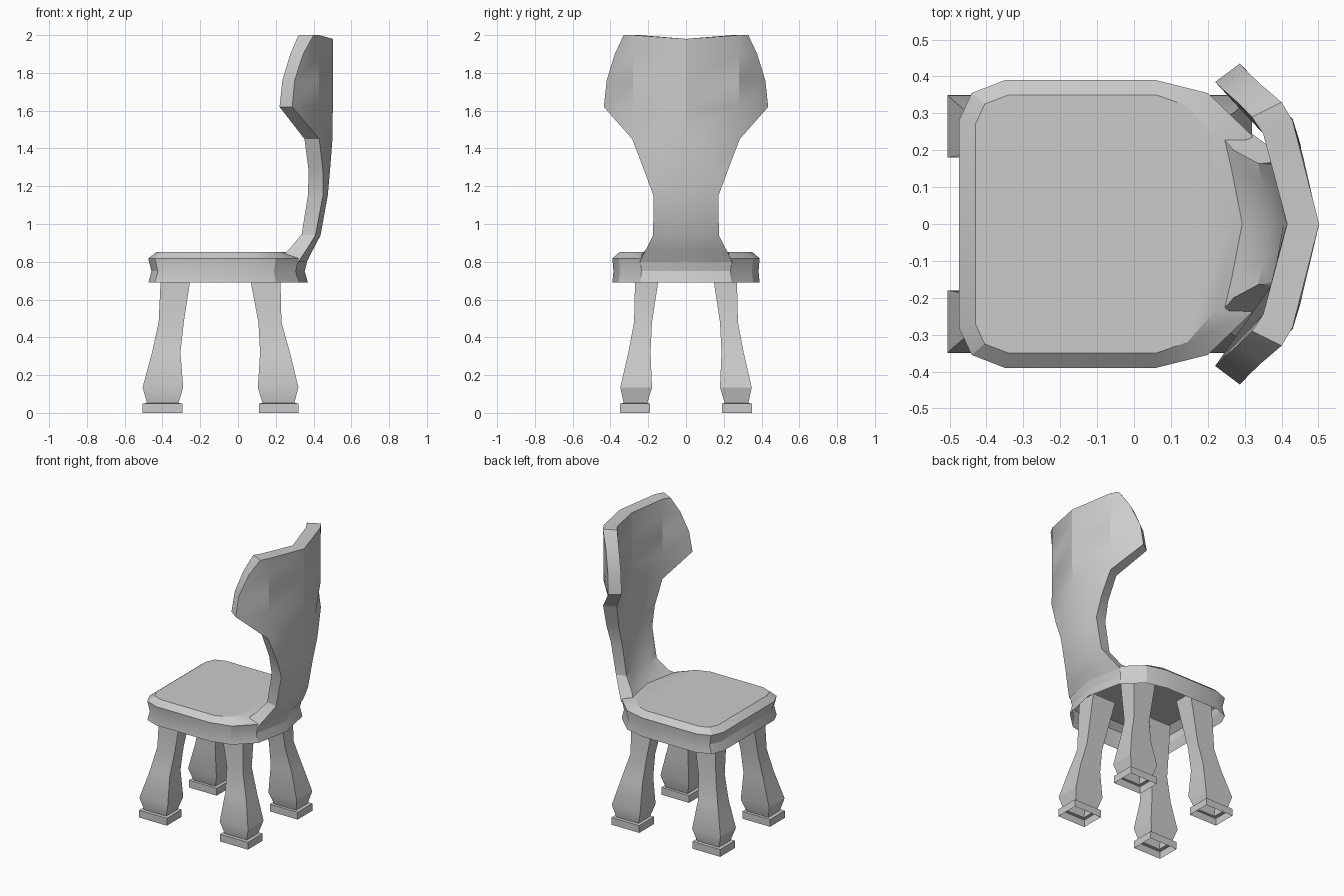
import bpy, bmesh

if "Cube" in bpy.data.objects:
    bpy.data.objects.remove(bpy.data.objects["Cube"])


def make(name, rows, closed=True, cap_top=False, cap_ends=False):
    """Skin a stack of equally long point rows into one object."""
    bm = bmesh.new()
    vs = [[bm.verts.new(p) for p in r] for r in rows]
    n = len(rows[0])
    for a, b in zip(vs, vs[1:]):
        for i in range(n if closed else n - 1):
            j = (i + 1) % n
            bm.faces.new((a[i], a[j], b[j], b[i]))
    if cap_top:
        bm.faces.new(vs[-1])
    if cap_ends:  # strip of quads closing a shell row made of two mirrored halves
        t = vs[-1]
        h = n // 2
        for i in range(h - 1):
            bm.faces.new((t[i], t[i + 1], t[n - 2 - i], t[n - 1 - i]))
    bmesh.ops.recalc_face_normals(bm, faces=bm.faces)
    me = bpy.data.meshes.new(name)
    bm.to_mesh(me)
    bm.free()
    ob = bpy.data.objects.new(name, me)
    bpy.context.collection.objects.link(ob)
    bpy.ops.object.select_all(action='DESELECT')
    ob.select_set(True)
    bpy.context.view_layer.objects.active = ob
    bpy.ops.object.shade_smooth_by_angle(angle=0.45)
    return ob


def full(half):
    """Mirror a half outline (last point on the y = 0 line) to a loop."""
    return half + [(x, -y) for x, y in reversed(half) if y > 0]


# Seat: hollow skirt with a slightly waisted side and a bevelled top
rim = full([(-.475, .28), (-.44, .355), (-.35, .39), (.06, .39),
            (.20, .355), (.32, .24), (.37, 0)])
top = full([(-.43, .27), (-.405, .325), (-.34, .35), (.06, .35),
            (.145, .32), (.22, .235), (.265, 0)])
waist = [((x + .05) * .96 - .05, y * .985) for x, y in rim]
make("seat", [[(x, y, z) for x, y in o] for o, z in
              ((rim, .69), (waist, .75), (rim, .818), (top, .853))], cap_top=True)

# Legs: square sections (z, x0, x1, y0, y1), open at the foot
front = [(0, -.505, -.295, .19, .35), (.05, -.505, -.295, .19, .35),
         (.052, -.482, -.315, .205, .33), (.135, -.505, -.29, .18, .348),
         (.32, -.455, -.305, .188, .305), (.48, -.42, -.287, .18, .275),
         (.69, -.41, -.255, .148, .27), (.82, -.405, -.235, .13, .265)]
rear_x = [(.11, .32), (.11, .32), (.13, .298), (.105, .32),
          (.117, .275), (.108, .23), (.068, .225), (.045, .22)]
rear = [(f[0], *x, f[3], f[4]) for f, x in zip(front, rear_x)]
for label, secs in (("front", front), ("rear", rear)):
    for side, s in (("left", -1), ("right", 1)):
        make(f"{label}_leg_{side}",
             [[(a, s * c, z), (b, s * c, z), (b, s * d, z), (a, s * d, z)]
              for z, a, b, c, d in secs])

# Backrest: rows of (outer z, inner z, outer centre x, outer edge, inner centre x, inner edge)
back = [(.80, .835, .365, (.32, .245), .285, (.235, .24)),
        (.86, .865, .395, (.36, .215), .315, (.27, .20)),
        (.94, .945, .437, (.41, .174), .365, (.337, .164)),
        (1.15, 1.15, .475, (.45, .172), .395, (.37, .163)),
        (1.28, 1.28, .487, (.45, .22), .405, (.374, .195)),
        (1.45, 1.45, .50, (.43, .285), .413, (.352, .247)),
        (1.62, 1.62, .502, (.287, .435), .415, (.22, .385)),
        (1.76, 1.76, .502, (.30, .42), .415, (.235, .37)),
        (1.90, 1.90, .502, (.345, .377), .415, (.277, .333)),
        (2.0, 2.0, .502, (.40, .33), .415, (.32, .29))]


def half_row(z, cx, edge, knee):
    """Centre, middle and edge points of one side of the backrest."""
    ex, ey = edge
    mid = knee if ey > knee[1] + .02 else (cx + (ex - cx) * .6, ey * .65)
    zc = z - .02 if z == 2.0 else z
    return [(cx, 0, zc), (*mid, z), (ex, ey, z)]


rows = []
for zo, zi, co, eo, ci, ei in back:
    o = half_row(zo, co, eo, (.43, .28))
    i = half_row(zi, ci, ei, (.35, .245))
    flip = lambda pts: [(x, -y, z) for x, y, z in pts]
    rows.append(flip(o[:0:-1]) + o + i[::-1] + flip(i[1:]))
make("backrest", rows, cap_ends=True)
